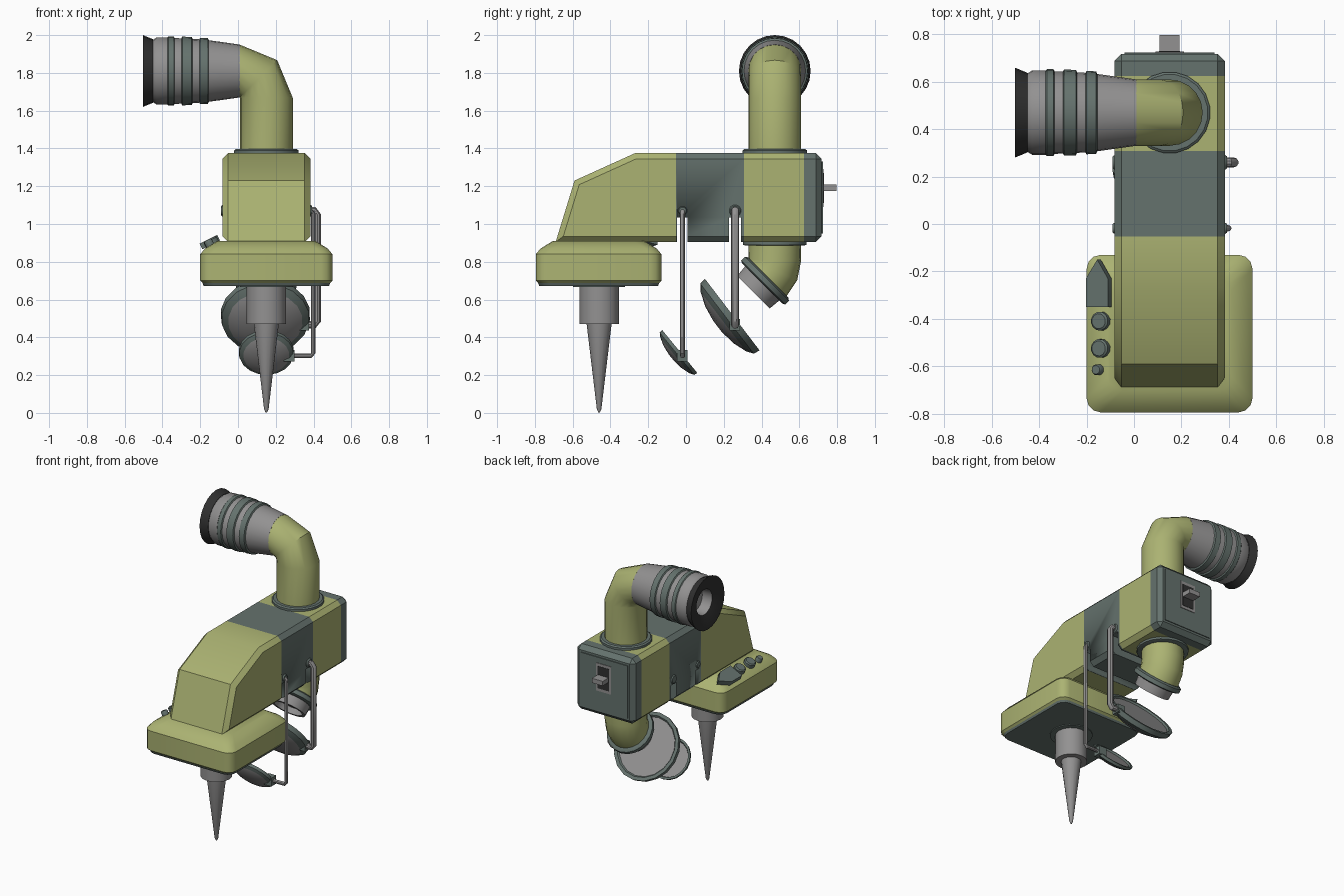
import bpy, bmesh, math
from mathutils import Vector as V

if "Cube" in bpy.data.objects:
    bpy.data.objects.remove(bpy.data.objects["Cube"])

# Palette
PALETTE = [("olive_green", (0.41, 0.45, 0.17)), ("dark_teal", (0.13, 0.17, 0.155)),
           ("mid_grey", (0.29, 0.285, 0.285)), ("rubber_black", (0.03, 0.03, 0.03))]
MATS = []
for nm, c in PALETTE:
    m = bpy.data.materials.new(nm)
    m.diffuse_color = (*c, 1)
    m.use_nodes = True
    m.node_tree.nodes["Principled BSDF"].inputs["Base Color"].default_value = m.diffuse_color
    MATS.append(m)
GREEN, TEAL, GREY, BLACK = range(4)


def finish(name, bm, angle=35):
    bmesh.ops.recalc_face_normals(bm, faces=bm.faces[:])
    me = bpy.data.meshes.new(name)
    for m in MATS:
        me.materials.append(m)
    bm.to_mesh(me)
    bm.free()
    me.shade_smooth()
    me.set_sharp_from_angle(angle=math.radians(angle))
    ob = bpy.data.objects.new(name, me)
    bpy.context.collection.objects.link(ob)
    return ob


def skin(name, rings, mats):
    """Join rings of points with quads; mats is one index or one per band."""
    if isinstance(mats, int):
        mats = [mats] * (len(rings) - 1)
    bm = bmesh.new()
    vr = [[bm.verts.new(p) for p in r] for r in rings]
    n = len(vr[0])
    for k, mi in enumerate(mats):
        for i in range(n):
            j = (i + 1) % n
            bm.faces.new((vr[k][i], vr[k][j], vr[k + 1][j], vr[k + 1][i])).material_index = mi
    bm.faces.new(vr[0]).material_index = GREY if name.endswith("mirror") else mats[0]
    bm.faces.new(vr[-1]).material_index = mats[-1]
    return finish(name, bm)


def sweep(name, stations, mats, side, n=20):
    """Circles of given (centre, direction, radius)."""
    side = V(side)
    rings = []
    for c, d, r in stations:
        v = V(d).normalized().cross(side)
        rings.append([V(c) + max(r, 0.002) * (side * math.cos(a) + v * math.sin(a))
                      for a in (2 * math.pi * i / n for i in range(n))])
    return skin(name, rings, mats)


def lathe(name, origin, axis, profile, mats, n=20):
    axis = V(axis).normalized()
    side = axis.orthogonal().normalized()
    return sweep(name, [(V(origin) + axis * h, axis, r) for h, r in profile], mats, side, n)


def prism_bm(pts, vec):
    bm = bmesh.new()
    f = bm.faces.new([bm.verts.new(p) for p in pts])
    new = bmesh.ops.extrude_face_region(bm, geom=[f], use_keep_orig=True)["geom"]
    bmesh.ops.translate(bm, vec=vec, verts=[g for g in new if isinstance(g, bmesh.types.BMVert)])
    bmesh.ops.recalc_face_normals(bm, faces=bm.faces[:])
    return bm


def box(name, lo, hi, mat):
    pts = [(lo[0], lo[1], lo[2]), (hi[0], lo[1], lo[2]), (hi[0], hi[1], lo[2]), (lo[0], hi[1], lo[2])]
    bm = prism_bm(pts, V((0, 0, hi[2] - lo[2])))
    for f in bm.faces:
        f.material_index = mat
    return finish(name, bm)


# Body: side profile, chamfered, then banded along y
prof = [(-0.69, 0.905), (-0.59, 1.23), (-0.27, 1.375), (0.718, 1.375), (0.718, 0.905)]
bm = prism_bm([(-0.083, y, z) for y, z in prof], V((0.466, 0, 0)))
edges = [e for e in bm.edges if e.calc_face_angle(0) > 0.9
         and not all(v.co.y < -0.65 and v.co.z < 0.93 for v in e.verts)]
bmesh.ops.bevel(bm, geom=edges, offset=0.03, segments=1, affect='EDGES')
for y in (-0.053, 0.308, 0.625):
    bmesh.ops.bisect_plane(bm, geom=bm.verts[:] + bm.edges[:] + bm.faces[:],
                           plane_co=(0, y, 0), plane_no=(0, 1, 0))
for f in bm.faces:
    y = f.calc_center_median().y
    f.material_index = TEAL if -0.053 < y < 0.308 or y > 0.625 else GREEN
body = finish("body", bm)

# Slots in the underside for the mirror arms
for i, (y0, y1) in enumerate([(-0.047, 0.008), (0.228, 0.292)]):
    cutter = box("slot_cutter", (-0.3, y0, 0.8), (0.6, y1, 1.035), TEAL)
    cutter.hide_render = True
    mod = body.modifiers.new("slot", 'BOOLEAN')
    mod.operation = 'DIFFERENCE'
    mod.object = cutter
    mod.solver = 'EXACT'
    bpy.context.view_layer.objects.active = body
    bpy.ops.object.modifier_apply(modifier=mod.name)
    bpy.data.objects.remove(cutter)


# Head: chamfered slab with sloping shoulders
def slab_ring(z, inset, c=0.06):
    x0, x1, y0, y1 = -0.2 + inset, 0.5 - inset, -0.795 + inset, -0.13 - inset
    pts = []
    for k, (x, y) in enumerate([(x1 - c, y1 - c), (x0 + c, y1 - c), (x0 + c, y0 + c), (x1 - c, y0 + c)]):
        for s in range(4):
            a = math.pi / 2 * (k + s / 3)
            pts.append((x + c * math.cos(a), y + c * math.sin(a), z))
    return pts


skin("head", [slab_ring(*p) for p in [(0.685, 0.015), (0.70, 0), (0.84, 0), (0.87, 0.025), (0.91, 0.09)]], GREEN)
skin("head_base_plate", [slab_ring(0.673, 0.018), slab_ring(0.687, 0.012)], TEAL)

# Pointed nozzle
lathe("nozzle", (0.15, -0.46, 0), (0, 0, 1),
      [(0.69, 0.105), (0.47, 0.105), (0.47, 0.066), (0.02, 0.012), (0.002, 0.004)], GREY, 16)
lathe("nozzle_socket", (0.15, -0.46, 0), (0, 0, 1), [(0.667, 0.14), (0.68, 0.14)], TEAL)

# Buttons on the left shoulder
SLOPE_N = V((-0.5, 0, 1)).normalized()
for x, y, r in [(-0.135, -0.41, 0.04), (-0.135, -0.525, 0.04), (-0.147, -0.615, 0.023)]:
    lathe("round_button", (x, y, 0.86 + (x + 0.2) * 0.5), SLOPE_N,
          [(-0.01, r), (0.025, r), (0.032, r * 0.8)], TEAL, 12)
arrow = [(-0.188, -0.35), (-0.095, -0.35), (-0.095, -0.23), (-0.14, -0.15), (-0.188, -0.23)]
bm = prism_bm([(x, y, 0.86 + (x + 0.2) * 0.5) for x, y in arrow], SLOPE_N * 0.034)
for f in bm.faces:
    f.material_index = TEAL
finish("arrow_button", bm)

# Upper eyepiece tube with elbow
CX, CY = 0.15, 0.47
st = [((CX, CY, 1.37), (0, 0, 1), 0.14)]
for a in map(math.radians, (0, 45, 90)):
    st.append(((0.008 + 0.142 * math.cos(a), CY, 1.668 + 0.142 * math.sin(a)),
               (-math.sin(a), 0, math.cos(a)), 0.14))
sweep("upper_elbow", st, GREEN, (0, 1, 0))
lathe("upper_collar", (CX, CY, 0), (0, 0, 1), [(1.37, 0.172), (1.39, 0.172), (1.398, 0.162)], TEAL)

# Eyepiece barrel with grip rings and rubber cup
barrel = [(-0.01, 0.14), (0.155, 0.163), (0.16, 0.174), (0.2, 0.176), (0.205, 0.168), (0.24, 0.17),
          (0.245, 0.18), (0.295, 0.182), (0.30, 0.173), (0.335, 0.174), (0.34, 0.183), (0.368, 0.183),
          (0.373, 0.178), (0.43, 0.178), (0.45, 0.165), (0.45, 0.168), (0.503, 0.19),
          (0.503, 0.18), (0.475, 0.09), (0.40, 0.085)]
bands = [GREY] + [TEAL, TEAL, TEAL, GREY] * 3 + [GREY] + [BLACK] * 4 + [GREY]
lathe("eyepiece", (0, CY, 1.81), (-1, 0, 0), barrel, bands, 24)

# Lower objective tube with elbow
st = [((CX, CY, 0.93), (0, 0, -1), 0.138)]
for a in map(math.radians, (0, 22.5, 45)):
    st.append(((CX, 0.328 + 0.142 * math.cos(a), 0.81 - 0.142 * math.sin(a)),
               (0, -math.sin(a), -math.cos(a)), 0.14))
sweep("lower_elbow", st, GREEN, (1, 0, 0))
lathe("lower_collar", (CX, CY, 0), (0, 0, 1), [(0.885, 0.155), (0.89, 0.17), (0.92, 0.17)], TEAL)
lathe("objective_lens", (CX, 0.428, 0.71), (0, -1, -1),
      [(-0.01, 0.15), (0, 0.165), (0.028, 0.165), (0.035, 0.15), (0.035, 0.128), (0.10, 0.122),
       (0.10, 0.10), (0.06, 0.095)], [TEAL] * 4 + [GREY] * 3)


# Round mirrors on hinged arms
def mirror_unit(prefix, origin, axis, R, depth, path, y, rod_r):
    lathe(prefix + "_mirror", origin, axis,
          [(0.012, 0.86 * R), (0, 0.9 * R), (0, R), (0.35 * depth, 0.98 * R), (0.6 * depth, 0.83 * R),
           (0.87 * depth, 0.52 * R), (depth, 0.15 * R)], [TEAL] * 4 + [GREY] * 2, 18)
    p = [V((x, y, z)) for x, z in path]
    st = [(c, p[min(i + 1, len(p) - 1)] - p[max(i - 1, 0)], rod_r) for i, c in enumerate(p)]
    sweep(prefix + "_mirror_arm", st, GREY, (0, 1, 0), 10)
    r = rod_r + 0.011
    lathe(prefix + "_hinge_pin", (0, y, 1.07), (1, 0, 0),
          [(-0.09, r * 0.8), (-0.082, r), (0.385, r), (0.393, r * 0.8)], TEAL, 12)
    ex, ez = path[-1]
    box(prefix + "_bracket", (ex - 0.03, y - 0.03, ez - 0.03), (ex + 0.03, y + 0.025, ez + 0.03), TEAL)


mirror_unit("large", (0.145, 0.245, 0.52), (0, -0.795, -0.607), 0.238, 0.1,
            [(0.36, 1.07), (0.405, 1.07), (0.42, 1.05), (0.42, 0.485), (0.405, 0.467), (0.345, 0.467)],
            0.26, 0.021)
mirror_unit("small", (0.15, -0.033, 0.325), (0, -0.77, -0.63), 0.147, 0.055,
            [(0.36, 1.07), (0.385, 1.07), (0.398, 1.055), (0.398, 0.315), (0.385, 0.302), (0.27, 0.302)],
            -0.018, 0.013)

# Rear switch
box("rear_plate", (-0.04, 0.71, 0.95), (0.34, 0.724, 1.33), TEAL)
box("switch_surround", (0.09, 0.72, 1.09), (0.21, 0.728, 1.29), GREY)
box("switch_slot", (0.105, 0.72, 1.11), (0.195, 0.73, 1.27), BLACK)
box("switch_lever", (0.107, 0.715, 1.175), (0.193, 0.797, 1.208), GREY)
